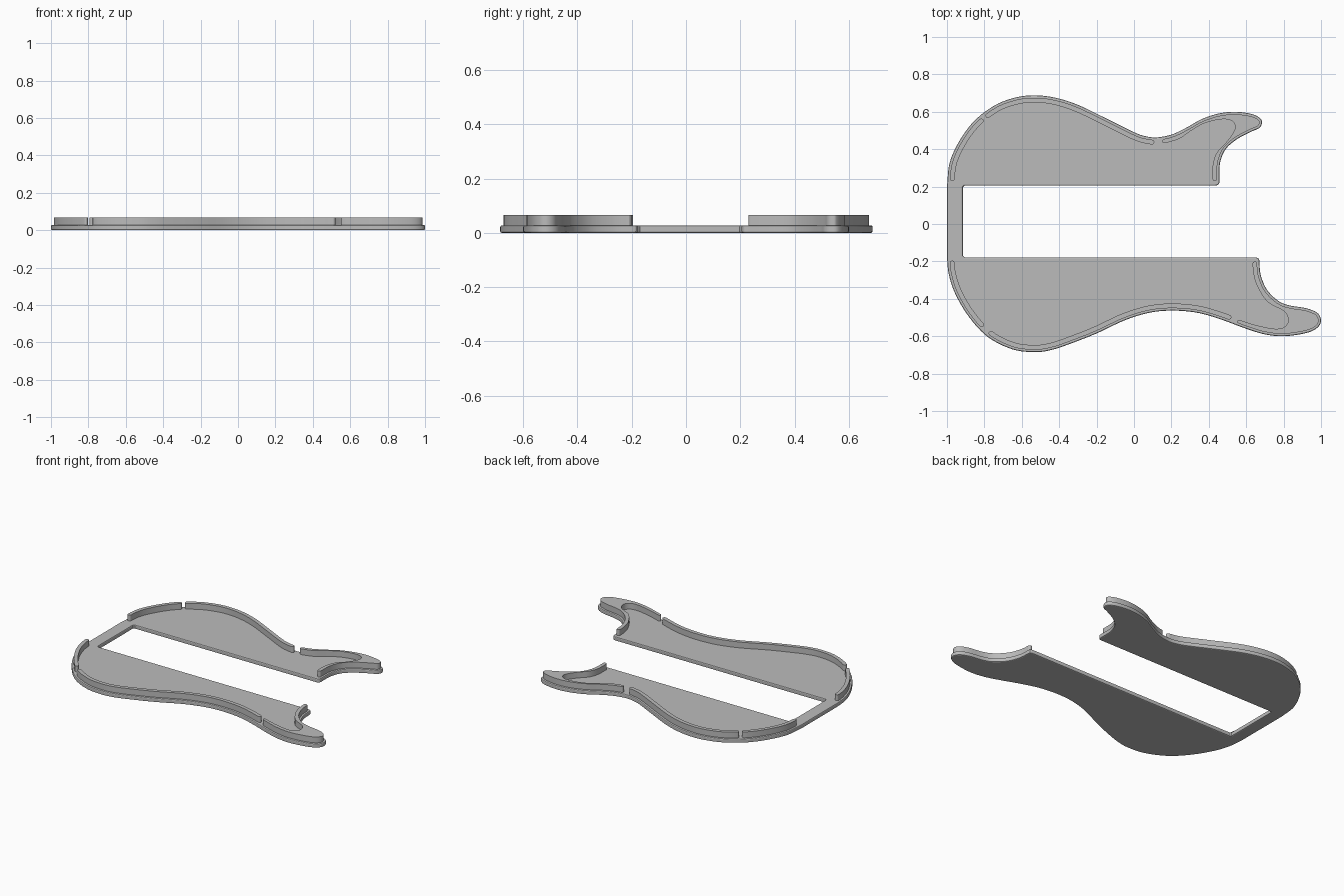
import bpy
import bmesh
import math
from mathutils import Vector, Matrix

cube = bpy.data.objects.get("Cube")
if cube:
    bpy.data.objects.remove(cube, do_unlink=True)

PLATE_TOP = 0.028
RIB_TOP = 0.067
RIB_OUTER = 0.013
RIB_INNER = 0.038

grey = bpy.data.materials.new("plain grey")
grey.use_nodes = True
grey.diffuse_color = (0.5, 0.5, 0.5, 1)
grey.node_tree.nodes["Principled BSDF"].inputs["Base Color"].default_value = grey.diffuse_color


def smooth_path(points, steps=6):
    """Catmull-Rom path through the given points."""
    pts = [Vector(p) for p in points]
    pts = [2 * pts[0] - pts[1]] + pts + [2 * pts[-1] - pts[-2]]
    path = []
    for a, b, c, d in zip(pts, pts[1:], pts[2:], pts[3:]):
        for i in range(steps):
            t = i / steps
            path.append(b + 0.5 * t * (c - a + t * (2 * a - 5 * b + 4 * c - d
                                                    + t * (3 * (b - c) + d - a))))
    return path + [pts[-2]]


def offset_path(path, distance, closed=False):
    """Move a path to its right by the distance, mitring the corners."""
    result = []
    last = len(path) - 1
    for i, p in enumerate(path):
        before = path[i - 1] if i > 0 or closed else p
        after = path[(i + 1) % len(path)] if i < last or closed else p
        u, v = p - before, after - p
        u = u.normalized() if u.length else v.normalized()
        v = v.normalized() if v.length else u
        n = Vector((u.y + v.y, -u.x - v.x)).normalized()
        mitre = max(0.5, n.dot(Vector((u.y, -u.x))))
        result.append(p + n * distance / mitre)
    return result


def loft(name, rings):
    """Solid made of stacked (outline, height) rings."""
    bm = bmesh.new()
    loops = [[bm.verts.new((p.x, p.y, z)) for p in ring] for ring, z in rings]
    for low, high in zip(loops, loops[1:]):
        for i in range(len(low)):
            bm.faces.new((low[i - 1], low[i], high[i], high[i - 1]))
    bm.faces.new(loops[0])
    bm.faces.new(loops[-1])
    bmesh.ops.recalc_face_normals(bm, faces=bm.faces)
    mesh = bpy.data.meshes.new(name)
    bm.to_mesh(mesh)
    bm.free()
    mesh.materials.append(grey)
    obj = bpy.data.objects.new(name, mesh)
    bpy.context.collection.objects.link(obj)
    bpy.ops.object.select_all(action='DESELECT')
    obj.select_set(True)
    bpy.context.view_layer.objects.active = obj
    bpy.ops.object.shade_smooth_by_angle(angle=math.radians(25))


def round_cap(a, b, side):
    """Half circle of points from a to b."""
    centre = (a + b) / 2
    return [centre + Matrix.Rotation(-side * math.pi * k / 6, 2) @ (a - centre)
            for k in range(1, 6)]


def rib(name, path, start, end, side, pocket=None):
    """Raised rim along part of a path, or round a pocket in a horn."""
    def nearest(spot):
        return min(range(len(path)), key=lambda i: (path[i] - Vector(spot)).length)
    first, last = nearest(start), nearest(end) + 1
    outer = offset_path(path, side * RIB_OUTER)[first:last]
    if pocket:
        inner = smooth_path(pocket)
    else:
        inner = offset_path(path, side * RIB_INNER)[first:last]
    inner.reverse()
    outline = outer + round_cap(outer[-1], inner[0], side)
    outline += inner + round_cap(inner[-1], outer[0], side)
    loft(name, [(outline, PLATE_TOP - 0.002), (outline, RIB_TOP)])


# Outer edges of the two wings, each from the left strip to the horn
back_edge = smooth_path([
    (-1, .2), (-.985, .33), (-.93, .45), (-.85, .555), (-.74, .637), (-.63, .677),
    (-.53, .688), (-.42, .675), (-.3, .637), (-.15, .565), (0, .491), (.06, .47),
    (.12, .463), (.2, .478), (.28, .515), (.36, .56), (.45, .59), (.54, .6),
    (.63, .588), (.675, .565), (.684, .54), (.67, .513), (.63, .495), (.55, .453),
    (.49, .4), (.462, .335), (.457, .28), (.457, .225), (.45, .21), (.435, .205)])
front_edge = smooth_path([
    (-1, -.18), (-.99, -.27), (-.955, -.375), (-.88, -.5), (-.78, -.605),
    (-.65, -.67), (-.53, -.685), (-.44, -.673), (-.34, -.64), (-.2, -.585),
    (-.05, -.515), (.08, -.475), (.2, -.463), (.33, -.473), (.45, -.505),
    (.6, -.56), (.7, -.59), (.8, -.6), (.92, -.583), (.98, -.555), (1, -.515),
    (.98, -.475), (.92, -.45), (.83, -.435), (.77, -.41), (.71, -.35),
    (.677, -.27), (.67, -.195), (.663, -.183), (.65, -.178)])

# Base plate with a long slot open to the right and rounded rims
slot = [Vector((-.907, .205)), Vector((-.915, .197)),
        Vector((-.915, -.17)), Vector((-.907, -.178))]
outline = back_edge + slot + front_edge[::-1]
rim = [(.006, 0), (.002, .002), (0, .006)]
rings = rim + [(inset, PLATE_TOP - z) for inset, z in reversed(rim)]
loft("base_plate", [(offset_path(outline, inset, True), z) for inset, z in rings])

# Ribs along the back wing
rib("back_left_rib", back_edge, (-1, .24), (-.83, .575), 1)
rib("back_long_rib", back_edge, (-.79, .605), (.1, .465), 1)
rib("back_horn_rib", back_edge, (.16, .468), (.457, .245), 1,
    [(.165, .432), (.24, .455), (.31, .502), (.38, .54), (.47, .56), (.525, .55),
     (.54, .51), (.5, .445), (.445, .385), (.422, .32), (.42, .245)])

# Ribs along the front wing
rib("front_left_rib", front_edge, (-1, -.21), (-.83, -.56), -1)
rib("front_long_rib", front_edge, (-.79, -.6), (.51, -.527), -1)
rib("front_horn_rib", front_edge, (.56, -.545), (.67, -.21), -1,
    [(.565, -.513), (.65, -.54), (.75, -.56), (.805, -.55), (.825, -.512),
     (.8, -.465), (.715, -.417), (.658, -.33), (.638, -.26), (.634, -.21)])
